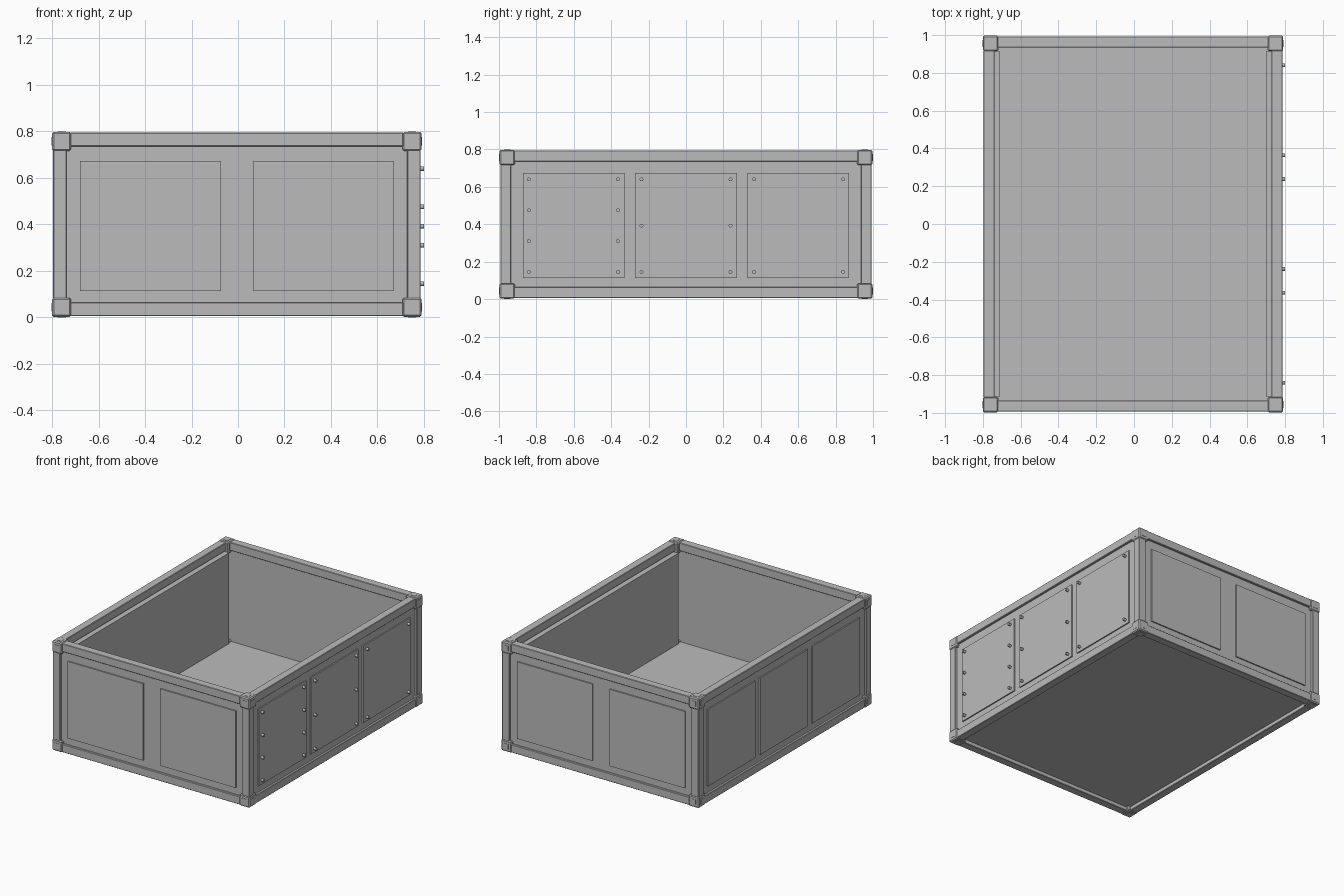
import bpy
import math
from mathutils import Vector

if "Cube" in bpy.data.objects:
    bpy.data.objects.remove(bpy.data.objects["Cube"], do_unlink=True)

# One plain grey material
grey = bpy.data.materials.new("crate grey")
grey.use_nodes = True
COLOUR = (0.5, 0.5, 0.5, 1)
grey.diffuse_color = COLOUR
grey.node_tree.nodes["Principled BSDF"].inputs["Base Color"].default_value = COLOUR

# Outer half sizes and centre of the crate
HX, HY, HZ = 0.795, 0.997, 0.398
CENTRE = Vector((-0.005, 0, 0.4))
RAIL = 0.062
BLOCK = 0.082


def box(name, low, high, bevel=0.0):
    """Box between two corners, measured from the crate centre."""
    low, high = Vector(low), Vector(high)
    bpy.ops.mesh.primitive_cube_add(size=1, location=CENTRE + (low + high) / 2)
    ob = bpy.context.object
    ob.name = name
    ob.scale = high - low
    bpy.ops.object.transform_apply(location=False, rotation=False, scale=True)
    ob.data.materials.append(grey)
    if bevel:
        mod = ob.modifiers.new("soft edges", "BEVEL")
        mod.width = bevel
        mod.segments = 1
    return ob


def side_box(name, axis, sign, inner, outer, along, z, bevel=0.0):
    """Box on one side: depth from inner to outer, with a range along the side."""
    depth = sorted((sign * inner, sign * outer))
    ranges = [depth, along] if axis == 0 else [along, depth]
    ranges.append(z)
    return box(name, [r[0] for r in ranges], [r[1] for r in ranges], bevel)


SIDES = [("right", 0, 1), ("left", 0, -1), ("back", 1, 1), ("front", 1, -1)]
# the model's own left is +x
NAMES = {("right"): "left_side", ("left"): "right_side",
         "back": "back", "front": "front"}

# Corner blocks with small raised pads on their three outer faces
for sx in (-1, 1):
    for sy in (-1, 1):
        for sz in (-1, 1):
            signs = (sx, sy, sz)
            halves = (HX, HY, HZ)
            mid = [s * (h - BLOCK / 2) for s, h in zip(signs, halves)]
            half = BLOCK / 2
            box("corner_block", [m - half for m in mid],
                [m + half for m in mid], 0.007)
            for axis in range(3):
                low = [m - 0.018 for m in mid]
                high = [m + 0.018 for m in mid]
                face = signs[axis] * halves[axis]
                low[axis], high[axis] = face - 0.002, face + 0.002
                box("corner_pad", low, high)
        # Upright posts between the blocks
        xs = sorted((sx * (HX - 0.004), sx * (HX - RAIL)))
        ys = sorted((sy * (HY - 0.004), sy * (HY - RAIL)))
        end = HZ - BLOCK
        box("corner_post", (xs[0], ys[0], -end - 0.004),
            (xs[1], ys[1], end + 0.004), 0.003)

for key, axis, sign in SIDES:
    name = NAMES[key]
    outer = (HX, HY)[axis]
    length = (HY, HX)[axis]

    # Top and bottom rails
    end = length - BLOCK + 0.004
    for level, sz in (("top", 1), ("bottom", -1)):
        z = sorted((sz * (HZ - 0.003), sz * (HZ - RAIL)))
        side_box(f"{name}_{level}_rail", axis, sign, outer - RAIL,
                 outer - 0.004, (-end, end), z, 0.003)

    # Recessed wall sheet; the long walls carry a thicker inner lining
    reach = length - RAIL / 2
    side_box(f"{name}_wall", axis, sign, outer - 0.05, outer - 0.02,
             (-reach, reach), (-HZ + 0.03, HZ - 0.03))
    if axis == 0:
        reach = length - 0.085
        side_box(f"{name}_lining", axis, sign, outer - 0.09, outer - 0.04,
                 (-reach, reach), (-HZ + 0.04, HZ - RAIL - 0.006))

    # Raised panels, three on the long walls and two on the short ones
    if axis == 0:
        count, width, pitch = 3, 0.545, 0.6
    else:
        count, width, pitch = 2, 0.607, 0.745
    for i in range(count):
        mid = (i - (count - 1) / 2) * pitch
        side_box(f"{name}_panel", axis, sign, outer - 0.022, outer - 0.011,
                 (mid - width / 2, mid + width / 2), (-0.286, 0.273))

# Floor plate, raised above the bottom edge of the rails
box("floor", (-HX + 0.05, -HY + 0.05, -HZ + 0.03),
    (HX - 0.05, HY - 0.05, -HZ + 0.068))

# Screw heads on the panels of the +x wall, fewer on each panel toward the back
for i, rows in enumerate((4, 3, 2)):
    for dy in (-0.238, 0.238):
        for row in range(rows):
            z = 0.145 + row * 0.495 / (rows - 1)
            bpy.ops.mesh.primitive_cylinder_add(
                vertices=16, radius=0.01, depth=0.02,
                location=(0.79, (i - 1) * 0.602 + dy, z),
                rotation=(0, math.pi / 2, 0))
            screw = bpy.context.object
            screw.name = "panel_screw"
            screw.data.materials.append(grey)
            bpy.ops.object.shade_smooth_by_angle()
